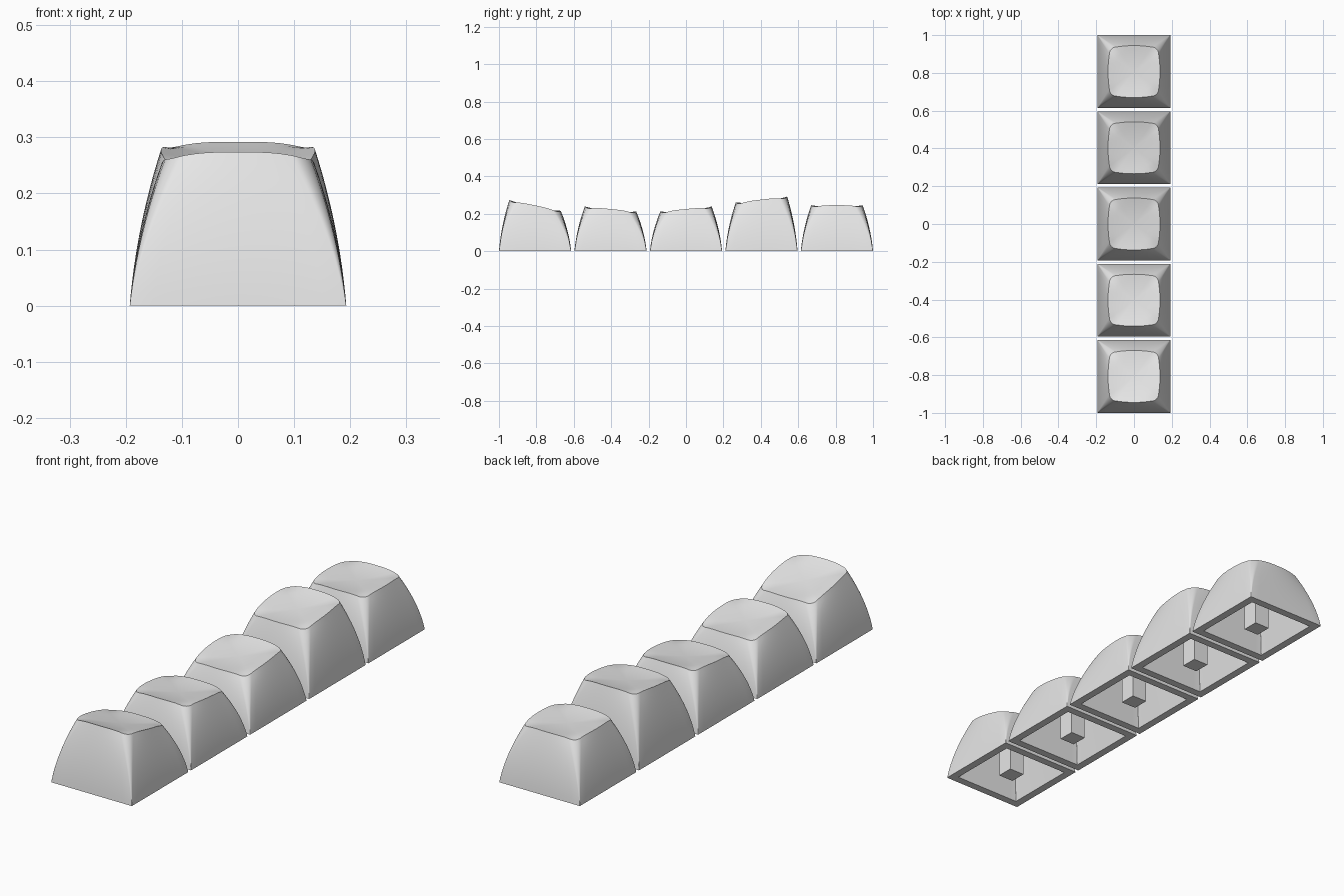
import bpy
import bmesh
import math

cube = bpy.data.objects.get("Cube")
if cube:
    bpy.data.objects.remove(cube, do_unlink=True)

grey = bpy.data.materials.new("light_grey")
grey.use_nodes = True
grey.diffuse_color = (0.8, 0.8, 0.8, 1)
grey.node_tree.nodes["Principled BSDF"].inputs["Base Color"].default_value = (0.8, 0.8, 0.8, 1)

BASE, TOP = 0.193, 0.1375      # half widths at the foot and at the rim
CAVITY, ROOF = 0.159, 0.112    # half widths of the hollow
PITCH = 0.4035
STEM = 0.036


def outline(half, radius, bulge):
    """Rounded square with gently bowed sides, counter-clockwise."""
    pts = []
    c = half - radius
    quarter = []
    for i in range(9):
        a = math.radians(90 * i / 8)
        quarter.append((c + radius * math.cos(a), c + radius * math.sin(a)))
    for i in range(1, 10):
        u = 1 - i / 5
        quarter.append((c * u, half + bulge * (1 - u * u)))
    for k in range(4):
        co, si = round(math.cos(k * math.pi / 2)), round(math.sin(k * math.pi / 2))
        pts += [(x * co - y * si, x * si + y * co) for x, y in quarter]
    return pts


def bridge(bm, a, b):
    n = len(a)
    for i in range(n):
        j = (i + 1) % n
        bm.faces.new((a[i], a[j], b[j], b[i]))


def finish(bm, name, y, smooth):
    bmesh.ops.recalc_face_normals(bm, faces=bm.faces)
    mesh = bpy.data.meshes.new(name)
    bm.to_mesh(mesh)
    bm.free()
    obj = bpy.data.objects.new(name, mesh)
    obj.location.y = y
    mesh.materials.append(grey)
    bpy.context.collection.objects.link(obj)
    if smooth:
        bpy.ops.object.select_all(action='DESELECT')
        obj.select_set(True)
        bpy.context.view_layer.objects.active = obj
        bpy.ops.object.shade_smooth_by_angle(angle=math.radians(30))


def make_key(name, y0, front, back):
    mid = (front + back) / 2
    tilt = (back - front) / (2 * TOP)

    def rim_z(x, y):
        return mid + tilt * y - 0.025 * (x * y / TOP ** 2) ** 4

    bm = bmesh.new()
    rim = outline(TOP - 0.007, 0.038, 0.007)

    # Curved outer walls, sharp at the foot and rounder towards the rim
    rings = []
    steps = 12
    for s in range(steps + 1):
        t = s / steps
        bulge = 0.007 * t
        half = BASE - (BASE - TOP) * (0.4 * t + 0.6 * t * t) - bulge
        pts = outline(half, 0.002 + 0.036 * t ** 1.5, bulge)
        rings.append([bm.verts.new((x, y, t * rim_z(*r)))
                      for (x, y), r in zip(pts, rim)])

    # Dished top
    for s in (0.85, 0.7, 0.55, 0.4, 0.25, 0.1):
        rings.append([bm.verts.new((x * s, y * s,
                                    rim_z(x * s, y * s) - 0.012 * (1 - s * s)))
                      for x, y in rim])
    for a, b in zip(rings, rings[1:]):
        bridge(bm, a, b)
    centre = bm.verts.new((0, 0, mid - 0.012))
    last = rings[-1]
    for i, v in enumerate(last):
        bm.faces.new((v, last[(i + 1) % len(last)], centre))

    # Flat foot rim, tapered cavity walls and sloped ceiling
    def hollow(half, z):
        return [bm.verts.new((x, y, z(y))) for x, y in outline(half, 0.001, 0)]

    foot = hollow(CAVITY, lambda y: 0)
    roof = hollow(ROOF, lambda y: mid + tilt * y - 0.045)
    bridge(bm, foot, rings[0])
    bridge(bm, roof, foot)
    bm.faces.new(roof)
    finish(bm, name, y0, True)

    # Square stem under the cap
    bm = bmesh.new()
    bmesh.ops.create_cube(bm, size=1)
    height = mid - 0.035
    for v in bm.verts:
        v.co.x *= 2 * STEM
        v.co.y *= 2 * STEM
        v.co.z = (v.co.z + 0.5) * height
    finish(bm, name + "_stem", y0, False)


# Front and back rim heights of each key, front to back
keys = [
    ("front_key", 0.274, 0.216),
    ("second_key", 0.239, 0.212),
    ("middle_key", 0.212, 0.239),
    ("fourth_key", 0.26, 0.292),
    ("back_key", 0.246, 0.246),
]
for i, (name, front, back) in enumerate(keys):
    make_key(name, (i - 2) * PITCH, front, back)
